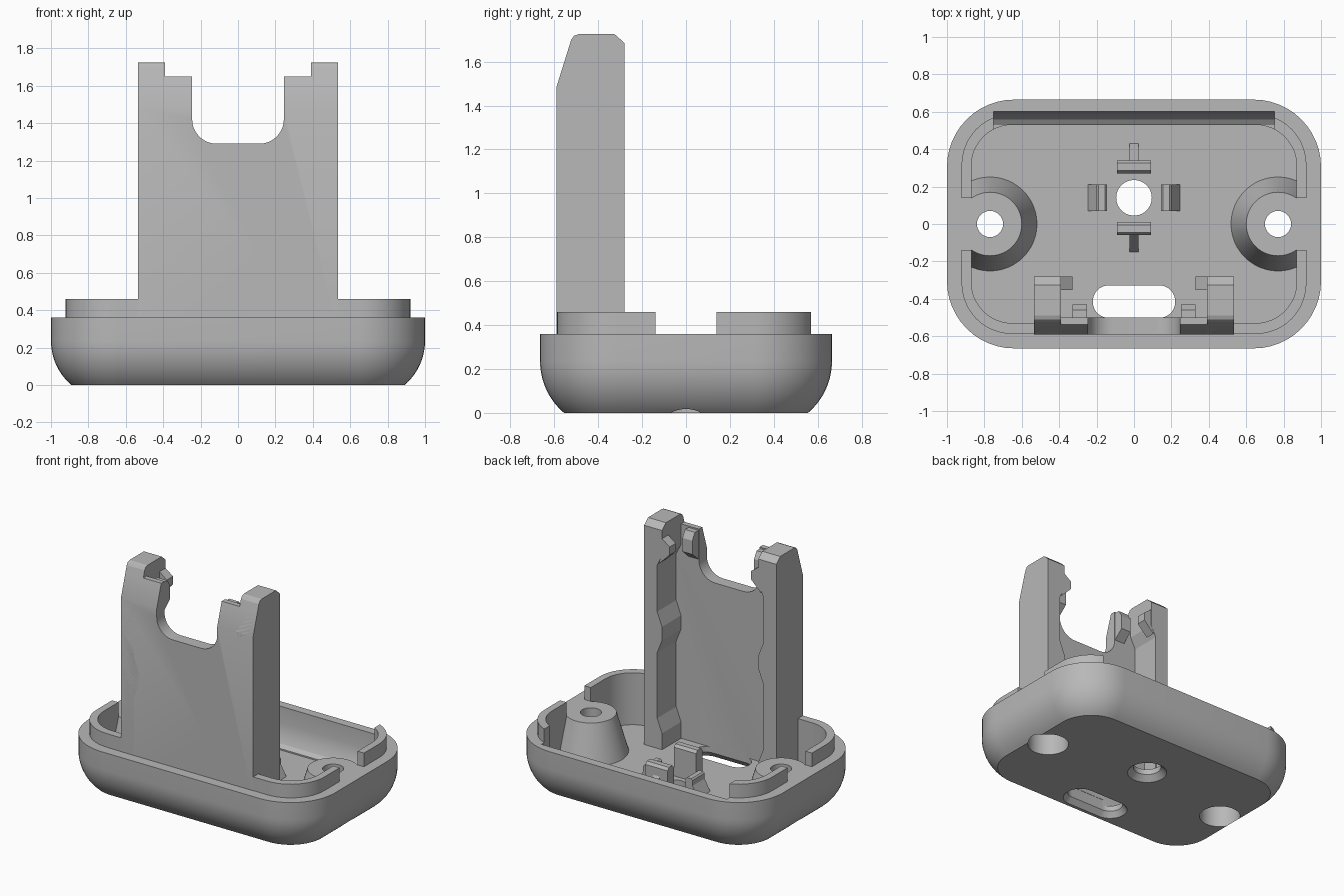
import bpy, bmesh
from math import sin, cos, pi, asin
from mathutils import Matrix, Vector

old = bpy.data.objects.get("Cube")
if old:
    bpy.data.objects.remove(old, do_unlink=True)

grey = bpy.data.materials.new("plain grey")
grey.use_nodes = True
grey.diffuse_color = (0.48, 0.48, 0.48, 1)
grey.node_tree.nodes["Principled BSDF"].inputs["Base Color"].default_value = (0.48, 0.48, 0.48, 1)


def loft(name, rings):
    """Closed solid through a list of rings with equal point counts."""
    bm = bmesh.new()
    rows = [[bm.verts.new(p) for p in ring] for ring in rings]
    n = len(rows[0])
    for a, b in zip(rows, rows[1:]):
        for i in range(n):
            j = (i + 1) % n
            bm.faces.new((a[i], a[j], b[j], b[i]))
    bm.faces.new(rows[0][::-1])
    bm.faces.new(rows[-1])
    bmesh.ops.recalc_face_normals(bm, faces=bm.faces)
    mesh = bpy.data.meshes.new(name)
    bm.to_mesh(mesh)
    bm.free()
    mesh.materials.append(grey)
    obj = bpy.data.objects.new(name, mesh)
    bpy.context.collection.objects.link(obj)
    return obj


def rounded(hx, hy, r, z, cx=0, cy=0, seg=12):
    pts = []
    for k, (sx, sy) in enumerate(((1, 1), (-1, 1), (-1, -1), (1, -1))):
        for i in range(seg + 1):
            t = (k + i / seg) * pi / 2
            pts.append((cx + sx * (hx - r) + r * cos(t), cy + sy * (hy - r) + r * sin(t), z))
    return pts


def turned(name, profile, cx, cy, n=48):
    """Round solid from (radius, height) pairs."""
    return loft(name, [[(cx + r * cos(2 * pi * i / n), cy + r * sin(2 * pi * i / n), z)
                        for i in range(n)] for r, z in profile])


def prism(name, pts, axis, a, b):
    """Polygon extruded along x (points are y, z) or along y (points are x, z)."""
    if axis == "x":
        return loft(name, [[(v, p, q) for p, q in pts] for v in (a, b)])
    return loft(name, [[(p, v, q) for p, q in pts] for v in (a, b)])


def box(name, x0, x1, y0, y1, z0, z1):
    return prism(name, [(x0, z0), (x1, z0), (x1, z1), (x0, z1)], "y", y0, y1)


def combine(obj, tool, operation="DIFFERENCE", keep=False):
    mod = obj.modifiers.new("cut", "BOOLEAN")
    mod.operation, mod.solver, mod.object = operation, "EXACT", tool
    bpy.context.view_layer.objects.active = obj
    bpy.ops.object.modifier_apply(modifier=mod.name)
    if not keep:
        bpy.data.objects.remove(tool, do_unlink=True)


def smooth(obj):
    bpy.ops.object.select_all(action="DESELECT")
    obj.select_set(True)
    bpy.context.view_layer.objects.active = obj
    bpy.ops.object.shade_smooth_by_angle(angle=0.5)


FLOOR, RIM, LIP = 0.08, 0.36, 0.46
BOSS_X = 0.77

# Base tray with a rounded underside
R, zc = 0.31, 0.236
end = asin(zc / R)
rings = []
for i in range(11):
    t = end * (1 - i / 10)
    d = R * (1 - cos(t))
    rings.append(rounded(1 - d, 0.665 - d, 0.36 - d, zc - R * sin(t)))
rings.append(rounded(1, 0.665, 0.36, RIM))
base = loft("base_tray", rings)

# Cavity that leaves the conical screw bosses standing
cavity = loft("cavity_cutter", [rounded(0.87, 0.53, 0.22, z) for z in (FLOOR, 0.6)])
for s in (-1, 1):
    combine(cavity, turned("boss_core", [(0.26, 0.05), (0.25, FLOOR + 0.005), (0.17, RIM)], s * BOSS_X, 0))
combine(base, cavity)

# Scooped back wall
scoop = [(0.48, 0.09), (0.53, 0.09), (0.56, 0.11), (0.585, 0.16), (0.6, 0.24), (0.602, 0.5), (0.48, 0.5)]
combine(base, prism("scoop_cutter", scoop, "x", -0.75, 0.75))

# Screw holes, centre hole and cable slot
for s in (-1, 1):
    combine(base, turned("screw_cutter", [(0.14, -0.1), (0.14, 0.25), (0.07, 0.25), (0.07, 0.6)], s * BOSS_X, 0))
combine(base, turned("centre_cutter", [(0.135, -0.1), (0.135, 0), (0.095, 0.04), (0.095, 0.3)], 0, 0.14))
combine(base, loft("slot_cutter", [rounded(0.22 + d, 0.087 + d, 0.085 + d, z, 0, -0.415)
                                   for d, z in ((0.03, -0.1), (0.03, 0), (0, 0.04), (0, 0.2))]))
smooth(base)

# Raised lip with side gaps and an open back
lip = loft("rim_lip", [rounded(0.922, 0.588, 0.272, z) for z in (RIM, LIP)])
combine(lip, loft("lip_cutter", [rounded(0.87, 0.53, 0.22, z) for z in (0.2, 0.6)]))
combine(lip, box("gap_cutter", -1.2, 1.2, -0.14, 0.14, 0.2, 0.6))
combine(lip, box("back_cutter", -0.75, 0.75, 0.3, 0.9, 0.2, 0.6))
smooth(lip)

# Side outline shared by the tower parts
outline = prism("tower_outline", [(-0.59, 0.05), (-0.28, 0.05), (-0.28, 1.685), (-0.325, 1.725),
                                  (-0.49, 1.725), (-0.51, 1.718), (-0.523, 1.7), (-0.59, 1.485)],
                "x", -0.8, 0.8)

# Tower front plate with a rounded notch
half = [(0.535, FLOOR - 0.01), (0.535, 1.65), (0.245, 1.65)]
half += [(0.115 + 0.13 * cos(t), 1.42 - 0.13 * sin(t)) for t in [i * pi / 20 for i in range(11)]]
plate = prism("tower_front_plate", half + [(-x, z) for x, z in reversed(half)], "y", -0.59, -0.5)
combine(plate, outline, "INTERSECT", keep=True)
# Continue the cable slot up to the underside of the plate
combine(plate, loft("slot_clearance", [rounded(0.22, 0.087, 0.085, z, 0, -0.415) for z in (0.02, 0.12)]))
smooth(plate)

# Tower side walls with inner bumps, catches and pads
wall = [(0.535, FLOOR - 0.01), (0.535, 1.74), (0.39, 1.74), (0.39, 1.5), (0.43, 1.42), (0.43, 1.08),
        (0.39, 0.98), (0.39, 0.88), (0.43, 0.78), (0.43, 0.3), (0.39, 0.2), (0.39, FLOOR - 0.01)]
catch = [(0.41, 1.44), (0.33, 1.52), (0.33, 1.58), (0.41, 1.64)]
pad = [(-0.51, 1.42), (-0.43, 1.49), (-0.43, 1.59), (-0.46, 1.64), (-0.51, 1.64)]
for s, side in ((1, "left"), (-1, "right")):
    def flip(pts):
        return [(s * x, z) for x, z in pts]
    w = prism(side + "_tower_wall", flip(wall), "y", -0.59, -0.28)
    combine(w, outline, "INTERSECT", keep=True)
    prism(side + "_tower_catch", flip(catch), "y", -0.352, -0.281)
    prism(side + "_plate_pad", pad, "x", s * 0.25, s * 0.33)
bpy.data.objects.remove(outline, do_unlink=True)

# Four clips around the centre hole, each with an outer brace
tall = [(0.13, FLOOR), (0.2, FLOOR), (0.2, 0.29), (0.185, 0.31), (0.145, 0.31), (0.13, 0.29)]
short = [(0.145, FLOOR), (0.2, FLOOR), (0.2, 0.2), (0.19, 0.21), (0.155, 0.21), (0.145, 0.2)]
for k, name in enumerate(("left", "back", "right", "front")):
    upright = k % 2 == 1
    hw, bw = (0.09, 0.025) if upright else (0.07, 0.07)
    tip, top = (0.29, 0.24) if upright else (0.245, 0.17)
    post = prism(name + "_clip", tall if upright else short, "y", -hw, hw)
    brace = prism(name + "_clip_brace", [(0.195, FLOOR), (tip, FLOOR), (0.195, top)], "y", -bw, bw)
    for obj in (post, brace):
        obj.data.transform(Matrix.Translation(Vector((0, 0.14, 0))) @ Matrix.Rotation(k * pi / 2, 4, "Z"))
